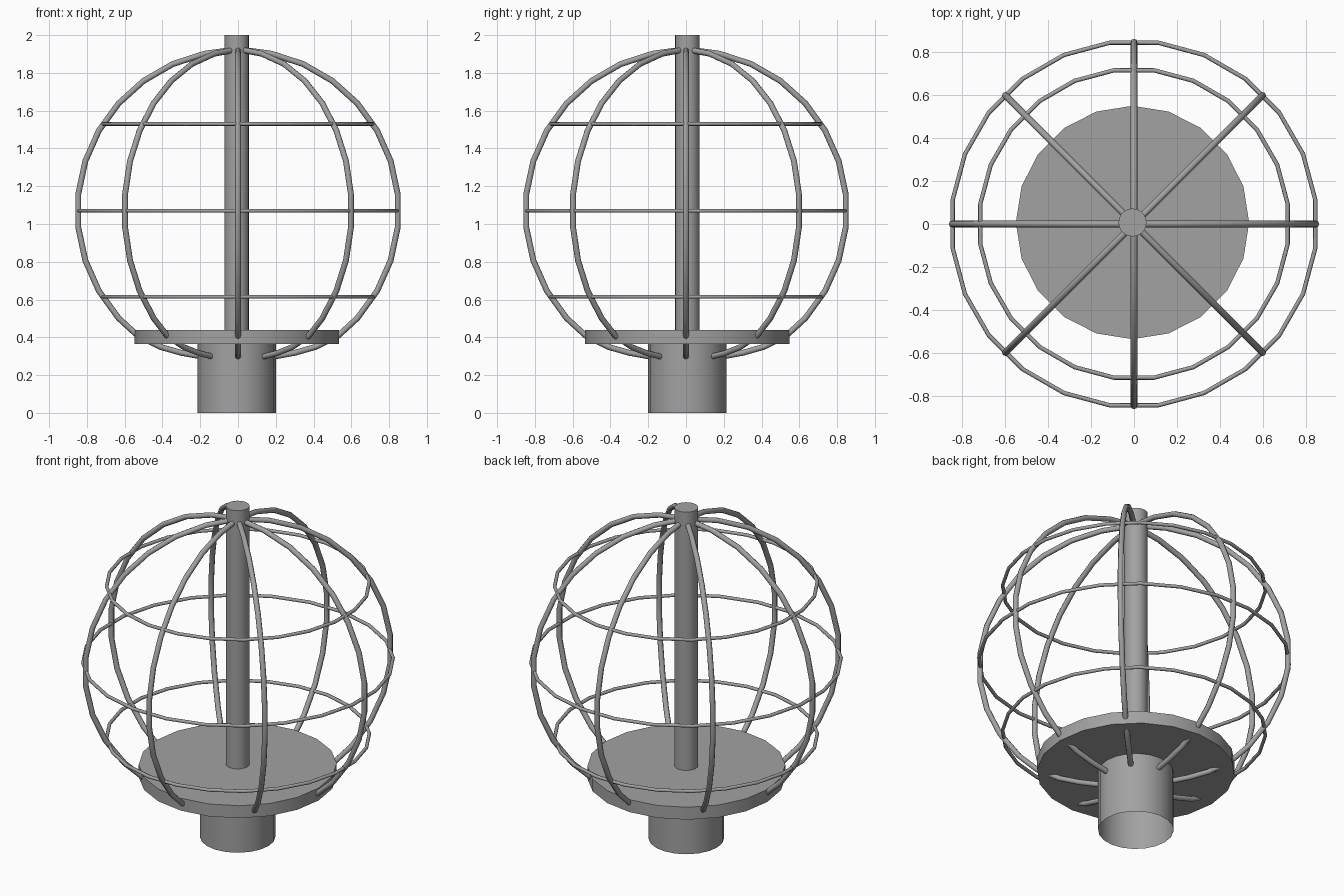
import bpy, bmesh, math
from mathutils import Vector

if "Cube" in bpy.data.objects:
    bpy.data.objects.remove(bpy.data.objects["Cube"], do_unlink=True)

# One grey metal for the whole lamp
grey = bpy.data.materials.new("grey_metal")
grey.use_nodes = True
colour = (0.36, 0.36, 0.36, 1)
grey.diffuse_color = colour
grey.node_tree.nodes["Principled BSDF"].inputs["Base Color"].default_value = colour

CENTRE_Z, RADIUS = 1.07, 0.85


def finish(obj):
    obj.data.materials.append(grey)
    bpy.ops.object.select_all(action="DESELECT")
    obj.select_set(True)
    bpy.context.view_layer.objects.active = obj
    bpy.ops.object.shade_smooth_by_angle(angle=math.radians(60))


def cylinder(name, radius, bottom, top, open_bottom=False):
    bm = bmesh.new()
    bmesh.ops.create_cone(bm, cap_ends=True, segments=20, radius1=radius,
                          radius2=radius, depth=top - bottom)
    if open_bottom:
        bm.normal_update()
        caps = [f for f in bm.faces if f.normal.z < -0.9]
        bmesh.ops.delete(bm, geom=caps, context="FACES_ONLY")
    mesh = bpy.data.meshes.new(name)
    bm.to_mesh(mesh)
    bm.free()
    obj = bpy.data.objects.new(name, mesh)
    obj.location = (-0.007, 0.007, (bottom + top) / 2)
    bpy.context.collection.objects.link(obj)
    finish(obj)


def wire(name, points, thickness, closed=False):
    """Sweep an eight-sided round wire along a path."""
    curve = bpy.data.curves.new(name, "CURVE")
    curve.dimensions = "3D"
    curve.bevel_depth = thickness
    curve.bevel_resolution = 2
    curve.use_fill_caps = True
    spline = curve.splines.new("POLY")
    spline.points.add(len(points) - 1)
    for point, co in zip(spline.points, points):
        point.co = (*co, 1)
    spline.use_cyclic_u = closed
    obj = bpy.data.objects.new(name, curve)
    bpy.context.collection.objects.link(obj)
    bpy.ops.object.select_all(action="DESELECT")
    obj.select_set(True)
    bpy.context.view_layer.objects.active = obj
    bpy.ops.object.convert(target="MESH")
    finish(bpy.context.object)


# Solid parts: open socket, plate and centre post
cylinder("base_socket", 0.207, 0, 0.37, open_bottom=True)
cylinder("base_plate", 0.542, 0.365, 0.44)
cylinder("centre_post", 0.065, 0.44, 2)

# Cage ribs: a round arc whose foot tucks under the plate into the socket
profile = [(0.04, 1.92)]
profile += [(RADIUS * math.cos(math.radians(a)), CENTRE_Z + RADIUS * math.sin(math.radians(a)))
            for a in range(78, -43, -12)]
profile += [(0.53, 0.408), (0.41, 0.349), (0.3, 0.318), (0.185, 0.297)]
for k in range(8):
    a = k * math.pi / 4
    wire(f"cage_rib_{k + 1}",
         [Vector((r * math.cos(a), r * math.sin(a), z)) for r, z in profile], 0.0155)

# Horizontal cage rings, with a flat side facing each axis
ring_angles = [math.radians(7.5 + 15 * i) for i in range(24)]
for name, radius, z in (("lower_ring", 0.72, 0.615), ("middle_ring", RADIUS, CENTRE_Z),
                        ("upper_ring", 0.72, 1.53)):
    wire(name, [Vector((radius * math.cos(a), radius * math.sin(a), z))
                for a in ring_angles], 0.01, closed=True)
